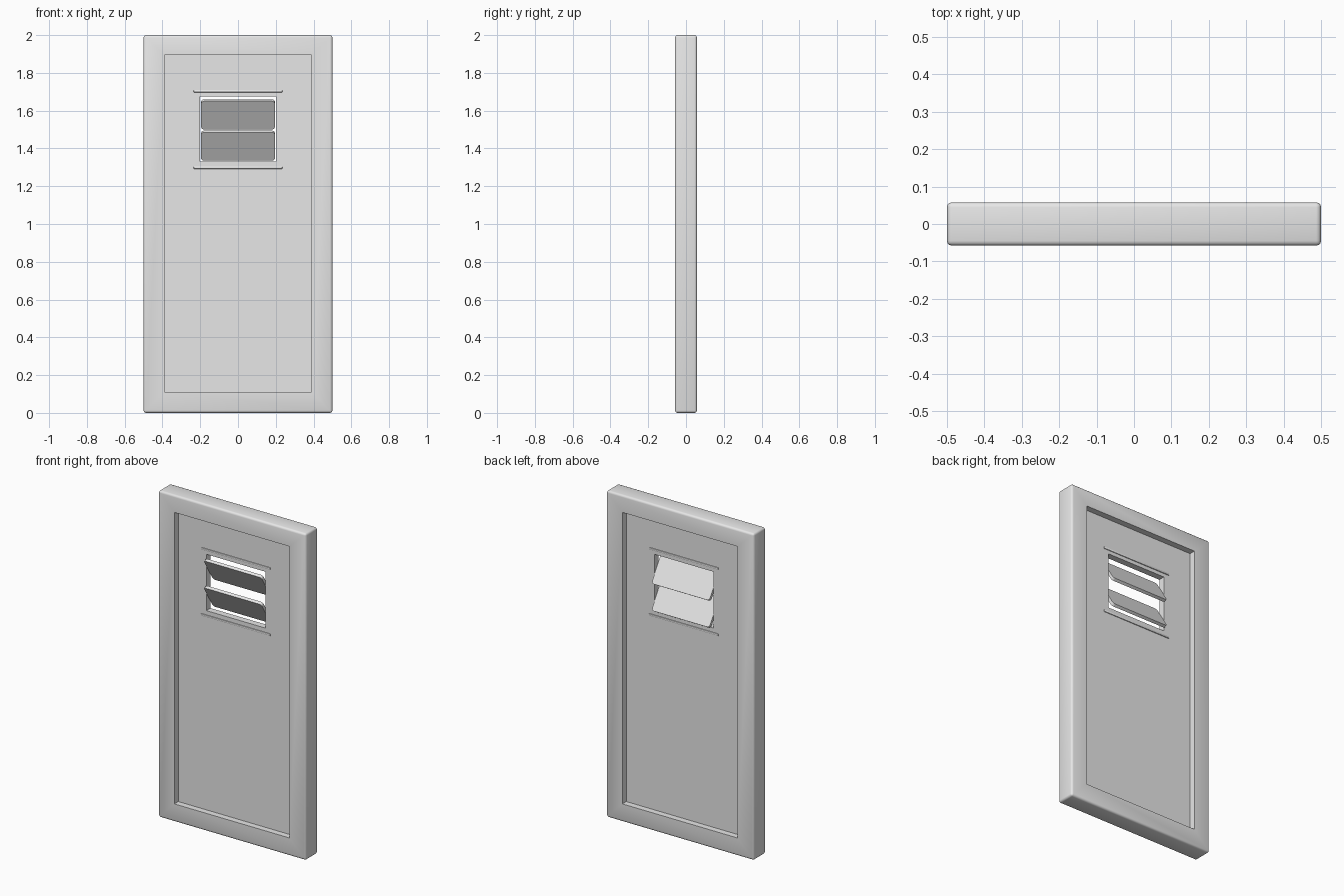
import bpy
import bmesh
import math
from mathutils import Matrix

old = bpy.data.objects.get("Cube")
if old:
    bpy.data.objects.remove(old, do_unlink=True)

grey = bpy.data.materials.new("plain_grey")
grey.use_nodes = True
grey.diffuse_color = (0.8, 0.8, 0.8, 1)
grey.node_tree.nodes["Principled BSDF"].inputs["Base Color"].default_value = (0.8, 0.8, 0.8, 1)


def finish(name, bm, angle=40):
    """Turn a bmesh into a shaded object with the grey material."""
    bmesh.ops.recalc_face_normals(bm, faces=bm.faces[:])
    mesh = bpy.data.meshes.new(name)
    bm.to_mesh(mesh)
    bm.free()
    mesh.materials.append(grey)
    obj = bpy.data.objects.new(name, mesh)
    bpy.context.collection.objects.link(obj)
    bpy.ops.object.select_all(action="DESELECT")
    obj.select_set(True)
    bpy.context.view_layer.objects.active = obj
    bpy.ops.object.shade_smooth_by_angle(angle=math.radians(angle))
    return obj


def ring(name, outer, inner, depth, bevel=0):
    """Slab with a rectangular hole; rectangles are (half width, bottom, top)."""
    bm = bmesh.new()

    def loop(rect, y):
        w, lo, hi = rect
        return [bm.verts.new((x, y, z)) for x, z in ((-w, lo), (w, lo), (w, hi), (-w, hi))]

    loops = [loop(outer, -depth), loop(outer, depth), loop(inner, depth), loop(inner, -depth)]
    for a, b in zip(loops, loops[1:] + loops[:1]):
        for i in range(4):
            j = (i + 1) % 4
            bm.faces.new((a[i], a[j], b[j], b[i]))
    if bevel:
        rim = set(loops[0] + loops[1])
        edges = [e for e in bm.edges if set(e.verts) <= rim]
        bmesh.ops.bevel(bm, geom=edges, offset=bevel, segments=3, profile=0.5, affect="EDGES")
    return finish(name, bm)


def box(size):
    bm = bmesh.new()
    bmesh.ops.create_cube(bm, size=1, matrix=Matrix.Diagonal((*size, 1)))
    return bm


# Outer frame and recessed panel with the vent opening
ring("door_frame", (0.5, 0, 2), (0.39, 0.11, 1.895), 0.058, bevel=0.013)
ring("door_panel", (0.4, 0.1, 1.905), (0.2, 1.33, 1.675), 0.02)

# Tilted vent slats with rounded corners
for name, z in (("upper_slat", 1.58), ("lower_slat", 1.415)):
    bm = box((0.392, 0.018, 0.176))
    corners = [e for e in bm.edges if abs(e.verts[0].co.y - e.verts[1].co.y) > 0.01]
    bmesh.ops.bevel(bm, geom=corners, offset=0.016, segments=3, profile=0.5, affect="EDGES")
    slat = finish(name, bm)
    slat.location.z = z
    slat.rotation_euler.x = math.radians(32)

# Thin trim strips above and below the vent, on both faces
for name, z in (("upper_trim", 1.703), ("lower_trim", 1.298)):
    bm = box((0.47, 0.05, 0.012))
    bmesh.ops.bevel(bm, geom=bm.edges[:], offset=0.003, segments=2, profile=0.5, affect="EDGES")
    trim = finish(name, bm)
    trim.location.z = z
